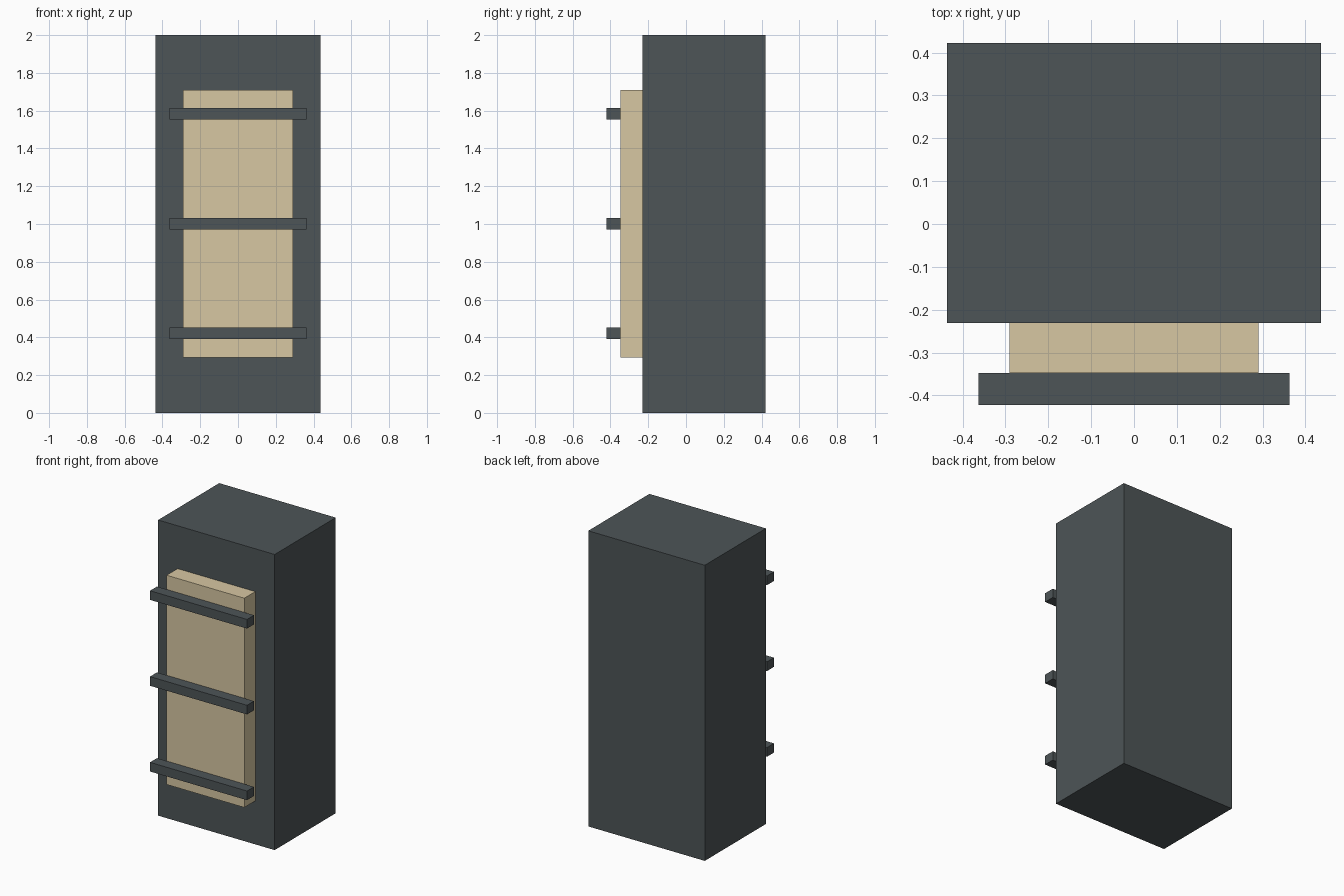
import bpy
import bmesh
from mathutils import Vector

if "Cube" in bpy.data.objects:
    bpy.data.objects.remove(bpy.data.objects["Cube"])


def material(name, color):
    mat = bpy.data.materials.new(name)
    mat.diffuse_color = color
    mat.use_nodes = True
    mat.node_tree.nodes["Principled BSDF"].inputs["Base Color"].default_value = mat.diffuse_color
    return mat


def box(name, lo, hi, mat):
    lo, hi = Vector(lo), Vector(hi)
    bm = bmesh.new()
    bmesh.ops.create_cube(bm, size=1)
    bmesh.ops.scale(bm, vec=hi - lo, verts=bm.verts)
    bmesh.ops.translate(bm, vec=(lo + hi) / 2, verts=bm.verts)
    mesh = bpy.data.meshes.new(name)
    bm.to_mesh(mesh)
    bm.free()
    mesh.materials.append(mat)
    obj = bpy.data.objects.new(name, mesh)
    bpy.context.collection.objects.link(obj)
    return obj


dark = material("dark_grey", (0.075, 0.09, 0.095, 1))
cream = material("cream", (0.68, 0.57, 0.36, 1))

# Cabinet body
box("cabinet_body", (-0.436, -0.231, 0), (0.436, 0.422, 2), dark)

# Raised front panel
box("front_panel", (-0.291, -0.348, 0.294), (0.291, -0.231, 1.71), cream)

# Crossbars over the panel
for label, z in (("lower", 0.422), ("middle", 1.002), ("upper", 1.583)):
    box(label + "_crossbar", (-0.363, -0.422, z - 0.031), (0.363, -0.348, z + 0.031), dark)
